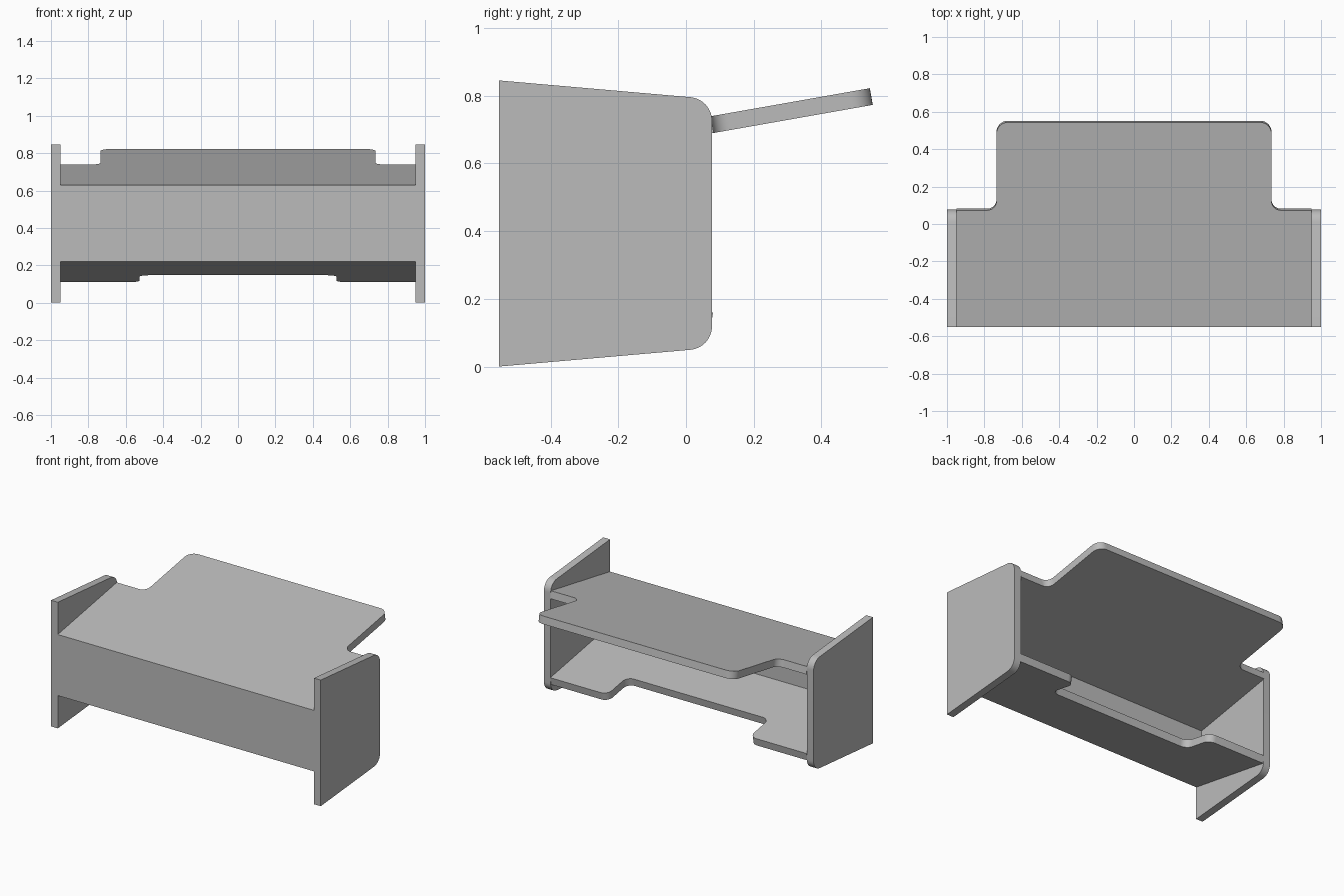
import bpy, bmesh, math
from mathutils import Vector, Matrix

cube = bpy.data.objects.get("Cube")
if cube:
    bpy.data.objects.remove(cube)

TILT = math.radians(10)
SLOPE = math.tan(TILT)
FRONT, THICK = -0.552, 0.05
TOP_Z, LOW_Z = 0.629, 0.22     # shelf surfaces at the front edge

grey = bpy.data.materials.new("light grey")
grey.use_nodes = True
colour = (0.5, 0.5, 0.5, 1)
grey.diffuse_color = colour
grey.node_tree.nodes["Principled BSDF"].inputs["Base Color"].default_value = colour


def rounded(points, steps=8):
    """Outline from (u, v, radius) corners, each radius turned into an arc."""
    out = []
    for i, (u, v, r) in enumerate(points):
        p = Vector((u, v))
        if not r:
            out.append(p)
            continue
        a = (Vector(points[i - 1][:2]) - p).normalized()
        b = (Vector(points[(i + 1) % len(points)][:2]) - p).normalized()
        half = a.angle(b) / 2
        centre = p + (a + b).normalized() * r / math.sin(half)
        start = p + a * r / math.tan(half) - centre
        sweep = (math.pi - 2 * half) * (1 if a.x * b.y - a.y * b.x < 0 else -1)
        for k in range(steps + 1):
            out.append(centre + Matrix.Rotation(sweep * k / steps, 2) @ start)
    return out


def prism(name, outline, place, low, high):
    """Extrude a 2D outline; place(u, v, w) gives the 3D position."""
    bm = bmesh.new()
    ends = [[bm.verts.new(place(p.x, p.y, w)) for p in outline] for w in (low, high)]
    bm.faces.new(ends[0])
    bm.faces.new(ends[1])
    n = len(outline)
    for i in range(n):
        j = (i + 1) % n
        bm.faces.new((ends[0][i], ends[0][j], ends[1][j], ends[1][i]))
    bmesh.ops.recalc_face_normals(bm, faces=bm.faces)
    mesh = bpy.data.meshes.new(name)
    bm.to_mesh(mesh)
    bm.free()
    mesh.materials.append(grey)
    obj = bpy.data.objects.new(name, mesh)
    bpy.context.collection.objects.link(obj)
    return obj


def smooth(obj):
    obj.data.shade_smooth()
    obj.data.set_sharp_from_angle(angle=math.radians(30))


def side_view(u, v, w):
    return (w, u, v)


def on_slope(z, angle):
    """Placement in a tilted shelf plane starting at the front edge."""
    def place(u, v, w):
        y, h = v * math.cos(angle) - w * math.sin(angle), v * math.sin(angle) + w * math.cos(angle)
        return (u, FRONT + y, z + h)
    return place


# Side panels
panel = rounded([(FRONT, 0, 0), (0.077, 0.055, 0.07), (0.077, 0.79, 0.07), (FRONT, 0.845, 0)])
for name, x in (("left_side_panel", 0.95), ("right_side_panel", -1.0)):
    smooth(prism(name, panel, side_view, x, x + 0.05))

# Bent body: upper shelf, front wall and lower shelf in one folded profile
drop = THICK / math.cos(TILT)


def upper(y):
    return TOP_Z + SLOPE * (y - FRONT)


def lower(y):
    return LOW_Z - SLOPE * (y - FRONT)


inner, far, near = FRONT + THICK, 0.65, 0.15
profile = [(far, upper(far)), (FRONT, TOP_Z), (FRONT, LOW_Z), (near, lower(near)),
           (near, lower(near) + drop), (inner, lower(inner) + drop),
           (inner, upper(inner) - drop), (far, upper(far) - drop)]
body = prism("shelf_body", [Vector(p) for p in profile], side_view, -0.95, 0.95)


def mirrored(half):
    return half + [(-u, v, r) for u, v, r in reversed(half)]


# Cutters shaping the rear edges of both shelves
upper_edge = mirrored([(1.2, 1.3, 0), (1.2, 0.635, 0), (0.735, 0.635, 0.05), (0.735, 1.112, 0.06)])
lower_edge = mirrored([(1.2, 0.9, 0), (1.2, 0.633, 0), (0.527, 0.633, 0.05), (0.527, 0.42, 0.05)])
cutters = [prism("upper_edge_cutter", rounded(upper_edge), on_slope(TOP_Z, TILT), -0.15, 0.15),
           prism("lower_edge_cutter", rounded(lower_edge), on_slope(LOW_Z, -TILT), -0.15, 0.15)]
for cutter in cutters:
    cutter.hide_render = True
    mod = body.modifiers.new(cutter.name, "BOOLEAN")
    mod.operation, mod.solver, mod.object = "DIFFERENCE", "EXACT", cutter

# Bake the cuts and drop the cutters
bpy.context.view_layer.update()
shaped = bpy.data.meshes.new_from_object(body.evaluated_get(bpy.context.evaluated_depsgraph_get()))
body.modifiers.clear()
body.data = shaped
for cutter in cutters:
    bpy.data.objects.remove(cutter)
smooth(body)
